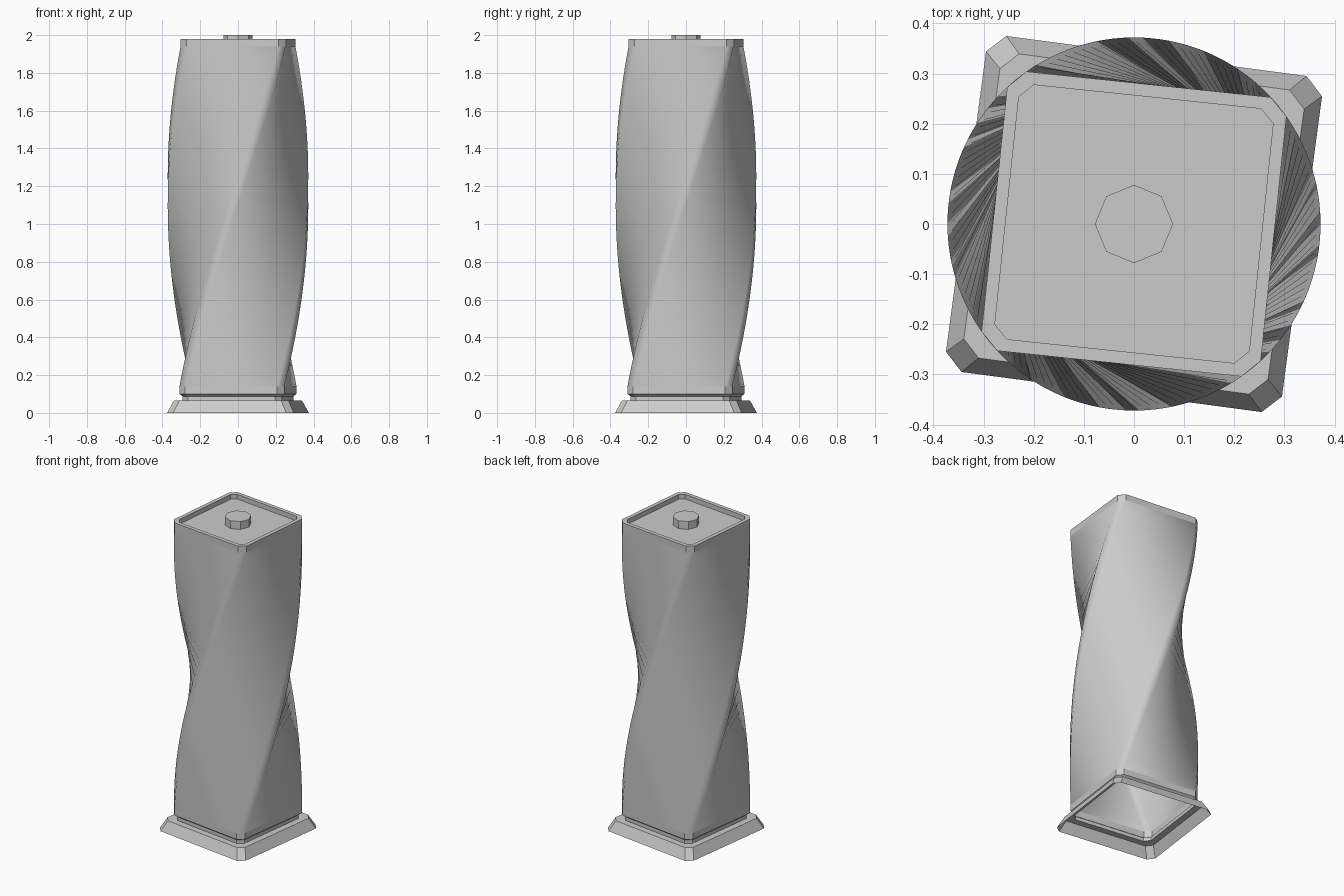
import bpy, math

if "Cube" in bpy.data.objects:
    bpy.data.objects.remove(bpy.data.objects["Cube"])

BOTTOM, TOP = -97.6, -6.0      # twist angle in degrees at foot and crown


def ring(half, chamfer, z, deg):
    """Square with chamfered corners, rotated about z."""
    k = half - chamfer
    a = math.radians(deg)
    c, s = math.cos(a), math.sin(a)
    pts = [(half, -k), (half, k), (k, half), (-k, half),
           (-half, k), (-half, -k), (-k, -half), (k, -half)]
    return [(x * c - y * s, x * s + y * c, z) for x, y in pts]


def loft(name, rings, cap_top=False, smooth=False):
    """Skin a stack of eight-point rings into an open shell."""
    verts = [p for r in rings for p in r]
    faces = [(i * 8 + j, i * 8 + (j + 1) % 8, i * 8 + 8 + (j + 1) % 8, i * 8 + 8 + j)
             for i in range(len(rings) - 1) for j in range(8)]
    if cap_top:
        n = (len(rings) - 1) * 8
        faces.append(tuple(range(n, n + 8)))
    me = bpy.data.meshes.new(name)
    me.from_pydata(verts, [], faces)
    for p in me.polygons:
        p.use_smooth = smooth
    ob = bpy.data.objects.new(name, me)
    bpy.context.collection.objects.link(ob)
    return ob


# flared foot, recessed groove and straight lower collar (open underneath)
foot = [(0.338, 0.036, 0.0), (0.306, 0.034, 0.065), (0.265, 0.032, 0.065),
        (0.265, 0.032, 0.088), (0.28, 0.035, 0.10), (0.28, 0.035, 0.14)]
loft("base_foot", [ring(h, c, z, BOTTOM) for h, c, z in foot])

# twisted shaft
N = 32
loft("twisted_body",
     [ring(0.28, 0.035, 0.14 + 1.80 * i / N, BOTTOM + (TOP - BOTTOM) * i / N)
      for i in range(N + 1)], smooth=True)

# straight rim with recessed roof
crown = [(0.28, 0.035, 1.94), (0.28, 0.035, 1.98),
         (0.255, 0.027, 1.98), (0.255, 0.027, 1.95)]
loft("roof_rim", [ring(h, c, z, TOP) for h, c, z in crown], cap_top=True)

# octagonal knob on the roof
bpy.ops.mesh.primitive_cylinder_add(vertices=8, radius=0.078, depth=0.05,
                                    location=(0, 0, 1.975))
bpy.context.object.name = "roof_knob"
